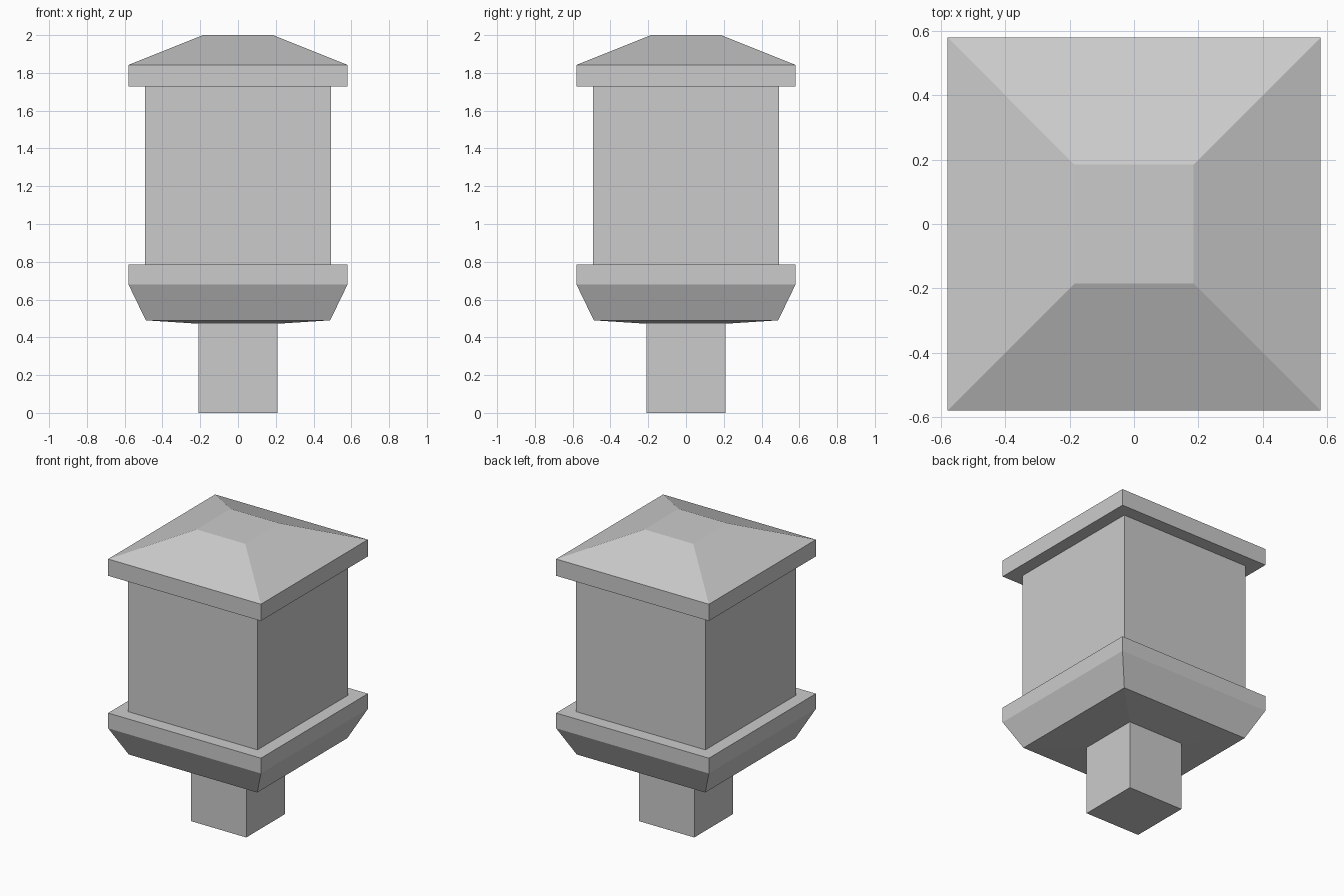
import bpy
import bmesh

if "Cube" in bpy.data.objects:
    bpy.data.objects.remove(bpy.data.objects["Cube"])


def square_loft(name, profile):
    """Stack square sections given as (half width, height) and cap both ends."""
    bm = bmesh.new()
    corners = ((-1, -1), (1, -1), (1, 1), (-1, 1))
    rings = [[bm.verts.new((sx * h, sy * h, z)) for sx, sy in corners]
             for h, z in profile]
    for low, high in zip(rings, rings[1:]):
        for i in range(4):
            j = (i + 1) % 4
            bm.faces.new((low[i], low[j], high[j], high[i]))
    bm.faces.new(rings[0][::-1])
    bm.faces.new(rings[-1])
    mesh = bpy.data.meshes.new(name)
    bm.to_mesh(mesh)
    bm.free()
    obj = bpy.data.objects.new(name, mesh)
    bpy.context.collection.objects.link(obj)
    return obj


# Square stem the housing stands on
square_loft("stem", [(0.209, 0.0), (0.209, 0.472)])

# Flared base with a slightly sloped underside and a flat rim
square_loft("base", [(0.209, 0.472), (0.488, 0.49), (0.58, 0.68), (0.58, 0.785)])

# Plain box body
square_loft("body", [(0.492, 0.785), (0.492, 1.727)])

# Overhanging cap with a truncated pyramid roof
square_loft("cap", [(0.58, 1.727), (0.58, 1.842), (0.185, 2.0)])
